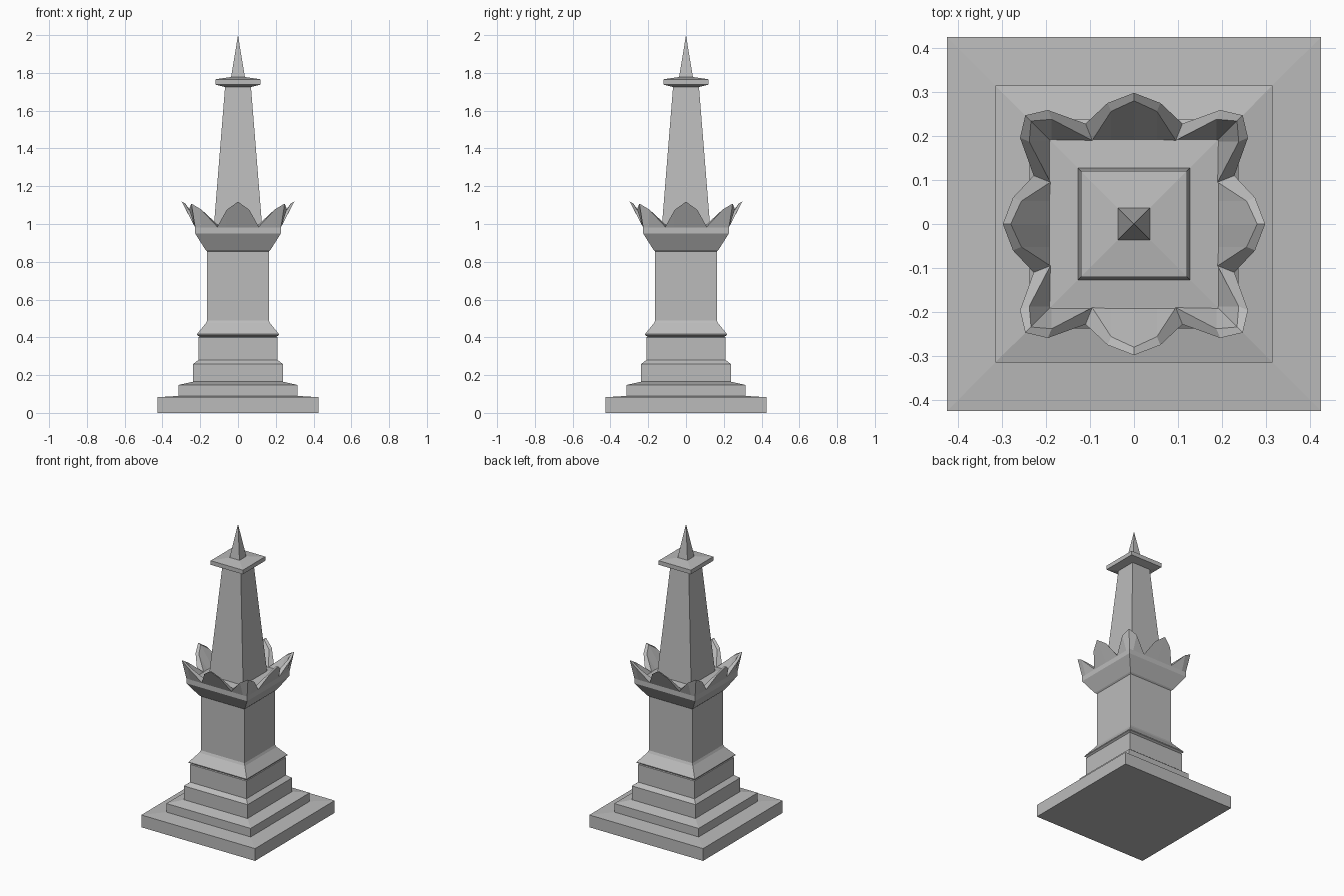
import bpy

cube = bpy.data.objects.get("Cube")
if cube:
    bpy.data.objects.remove(cube, do_unlink=True)

stone = bpy.data.materials.new("grey_stone")
stone.use_nodes = True
GREY = (0.5, 0.5, 0.5, 1)
stone.diffuse_color = GREY
stone.node_tree.nodes["Principled BSDF"].inputs["Base Color"].default_value = GREY


def make_object(name, verts, faces):
    mesh = bpy.data.meshes.new(name)
    mesh.from_pydata(verts, [], faces)
    mesh.materials.append(stone)
    obj = bpy.data.objects.new(name, mesh)
    bpy.context.collection.objects.link(obj)
    return obj


def ring_faces(lower, upper, count):
    """Quads joining two rings of vertices, given their first indices."""
    return [(lower + i, lower + (i + 1) % count,
             upper + (i + 1) % count, upper + i) for i in range(count)]


def square_stack(name, profile):
    """Square tower from (half width, height) pairs; zero width ends in a point."""
    verts, faces = [], []
    pointed = profile[-1][0] == 0
    rings = profile[:-1] if pointed else profile
    for r, z in rings:
        verts += [(-r, -r, z), (r, -r, z), (r, r, z), (-r, r, z)]
    for k in range(len(rings) - 1):
        faces += ring_faces(4 * k, 4 * k + 4, 4)
    faces.append((3, 2, 1, 0))
    last = 4 * (len(rings) - 1)
    if pointed:
        verts.append((0, 0, profile[-1][1]))
        faces += [(last + i, last + (i + 1) % 4, last + 4) for i in range(4)]
    else:
        faces.append(tuple(range(last, last + 4)))
    return make_object(name, verts, faces)


# Stepped foundation
square_stack("base_slab", [(0.425, 0), (0.425, 0.083), (0.315, 0.09)])
square_stack("lower_step", [(0.315, 0.083), (0.315, 0.148), (0.238, 0.165)])
square_stack("middle_step", [(0.238, 0.16), (0.238, 0.258), (0.21, 0.28)])
square_stack("upper_step", [(0.21, 0.27), (0.21, 0.4), (0.198, 0.405)])

# Moulding, column and flared capital
square_stack("column_moulding", [(0.198, 0.4), (0.217, 0.412), (0.217, 0.417),
                                 (0.17, 0.475), (0.163, 0.49)])
square_stack("column", [(0.163, 0.485), (0.163, 0.86)])
square_stack("capital", [(0.163, 0.855), (0.172, 0.863), (0.227, 0.95),
                         (0.227, 0.985), (0.19, 0.985), (0.128, 0.992)])

# Tapered spire, cap plate and finial
square_stack("spire", [(0.128, 0.985), (0.068, 1.733)])
square_stack("cap_plate", [(0.068, 1.725), (0.12, 1.738), (0.12, 1.766), (0.037, 1.778)])
square_stack("finial", [(0.037, 1.775), (0, 2)])

# Petal crown: rim points of one quarter, from a valley round past a corner tip
OUTER = [(0.11, 0.228, 0.985), (0.06, 0.275, 1.075), (0, 0.298, 1.118),
         (-0.06, 0.275, 1.075), (-0.11, 0.228, 0.985),
         (-0.196, 0.259, 1.078), (-0.247, 0.247, 1.108), (-0.259, 0.196, 1.078)]
INNER = [(0.095, 0.19, 0.985), (0.052, 0.256, 1.07), (0, 0.28, 1.11),
         (-0.052, 0.256, 1.07), (-0.095, 0.19, 0.985),
         (-0.187, 0.238, 1.07), (-0.234, 0.234, 1.1), (-0.238, 0.187, 1.07)]


def four_sides(points):
    ring = []
    for _ in range(4):
        ring += points
        points = [(-y, x, z) for x, y, z in points]
    return ring


def foot(ring, half):
    """Drop a ring onto the square it grows from."""
    return [(max(-half, min(half, x)), max(-half, min(half, y)), 0.982)
            for x, y, z in ring]


outer, inner = four_sides(OUTER), four_sides(INNER)
n = len(outer)
crown_verts = foot(outer, 0.227) + outer + inner + foot(inner, 0.19)
crown_faces = [f for k in range(3) for f in ring_faces(k * n, k * n + n, n)]
make_object("petal_crown", crown_verts, crown_faces)
